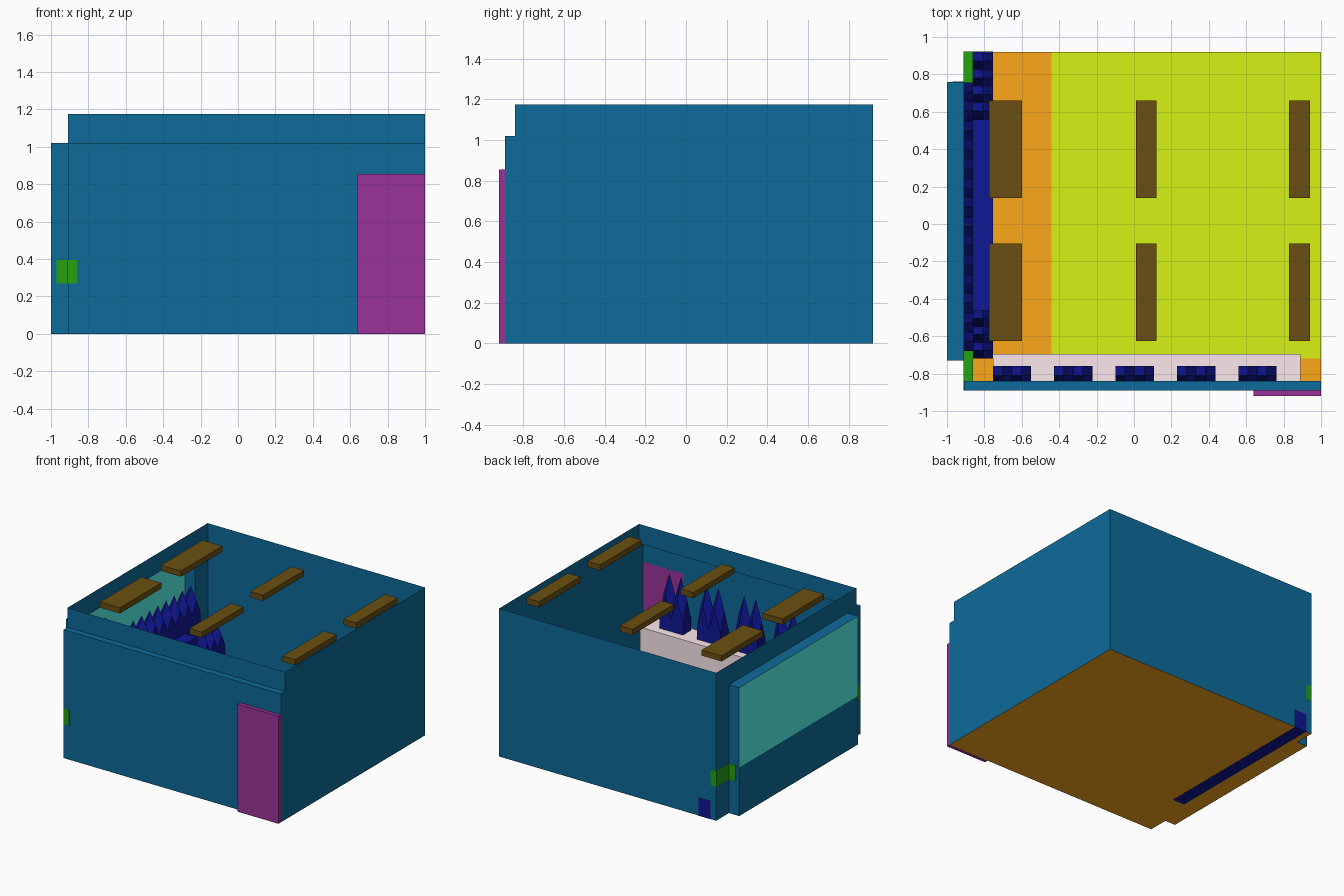
import bpy, bmesh

if "Cube" in bpy.data.objects:
    bpy.data.objects.remove(bpy.data.objects["Cube"])


def material(name, r, g, b):
    m = bpy.data.materials.new(name)
    m.diffuse_color = (r, g, b, 1)
    m.use_nodes = True
    m.node_tree.nodes["Principled BSDF"].inputs["Base Color"].default_value = m.diffuse_color
    return m


WALL = material("wall_blue", 0.004, 0.147, 0.328)
DOOR = material("door_purple", 0.328, 0.033, 0.314)
GLASS = material("glass_teal", 0.098, 0.92, 0.83)
GREEN = material("sill_green", 0.019, 0.356, 0.0065)
NAVY = material("plant_navy", 0.0048, 0.0086, 0.3)
ORANGE = material("floor_orange", 0.99, 0.397, 0.01)
LIME = material("rug_lime", 0.672, 0.89, 0.008)
PINK = material("counter_pink", 0.99, 0.815, 0.84)
BROWN = material("lamp_brown", 0.147, 0.078, 0.006)


def finish(name, bm, mat):
    me = bpy.data.meshes.new(name)
    bm.to_mesh(me)
    bm.free()
    me.materials.append(mat)
    ob = bpy.data.objects.new(name, me)
    bpy.context.collection.objects.link(ob)
    return ob


def polygons(name, faces, mat):
    bm = bmesh.new()
    for f in faces:
        bm.faces.new([bm.verts.new(p) for p in f])
    bmesh.ops.remove_doubles(bm, verts=bm.verts, dist=1e-4)
    return finish(name, bm, mat)


def upright(a, b, z0, z1):
    """Vertical rectangle above the plan line a-b."""
    return [(*a, z0), (*b, z0), (*b, z1), (*a, z1)]


def flat(x0, x1, y0, y1, z):
    return [(x0, y0, z), (x1, y0, z), (x1, y1, z), (x0, y1, z)]


def add_box(bm, x0, x1, y0, y1, z0, z1):
    vs = bmesh.ops.create_cube(bm, size=1)["verts"]
    for v in vs:
        v.co = ((x0 + x1) / 2 + v.co.x * (x1 - x0),
                (y0 + y1) / 2 + v.co.y * (y1 - y0),
                (z0 + z1) / 2 + v.co.z * (z1 - z0))


def box(name, dims, mat):
    bm = bmesh.new()
    add_box(bm, *dims)
    return finish(name, bm, mat)


def add_spire(bm, x0, x1, y0, y1, z0, low, tip):
    """Square post with a four-facet crystal top: low corners, pointed sides."""
    cx, cy, mid = (x0 + x1) / 2, (y0 + y1) / 2, (low + tip) / 2
    ring = [(x0, y0), (cx, y0), (x1, y0), (x1, cy),
            (x1, y1), (cx, y1), (x0, y1), (x0, cy)]
    top = [bm.verts.new((x, y, mid if i % 2 else low)) for i, (x, y) in enumerate(ring)]
    base = [bm.verts.new((x, y, z0)) for x, y in ring]
    peak = bm.verts.new((cx, cy, tip))
    for i in range(8):
        j = (i + 1) % 8
        bm.faces.new((base[i], base[j], top[j], top[i]))
    for i in range(0, 8, 2):
        bm.faces.new((top[i - 1], top[i], top[i + 1], peak))
    bm.faces.new(base[::-1])


def spire_row(name, x0, x1, y0, y1, count, z0, low, tip):
    """Plants side by side along y."""
    bm = bmesh.new()
    step = (y1 - y0) / count
    for i in range(count):
        add_spire(bm, x0, x1, y0 + i * step, y0 + (i + 1) * step, z0, low, tip)
    return finish(name, bm, NAVY)


# Main plan lines
XL, XR, YF, YB = -0.91, 1.0, -0.89, 0.92
BAY0, BAY1, LOW, TOP = -0.73, 0.76, 1.02, 1.175
DX, DZ, YU, SILL = 0.64, 0.855, -0.84, 0.385

# Walls: thin skin with door opening, front ledge and side bay
polygons("walls", [
    upright((XL, YF), (DX, YF), 0, LOW),
    upright((DX, YF), (XR, YF), DZ, LOW),
    flat(XL, XR, YF, YU, LOW),
    upright((XL, YU), (XR, YU), LOW, TOP),
    upright((XR, YF), (XR, YU), 0, LOW),
    upright((XR, YU), (XR, YB), 0, TOP),
    upright((XR, YB), (XL, YB), 0, TOP),
    upright((XL, YB), (XL, BAY1), 0, TOP),
    upright((XL, BAY1), (XL, BAY0), LOW, TOP),
    upright((XL, BAY0), (XL, YU), 0, TOP),
    upright((XL, YU), (XL, YF), 0, LOW),
    upright((XL, BAY1), (-1, BAY1), 0, LOW),
    upright((-1, BAY1), (-1, BAY0), 0, SILL),
    upright((-1, BAY0), (XL, BAY0), 0, LOW),
    flat(-1, XL, BAY0, BAY1, LOW)], WALL)
polygons("bay_window_glass", [upright((-1, BAY1), (-1, BAY0), SILL, LOW)], GLASS)
box("door", (DX, XR, -0.92, YF, 0, DZ), DOOR)

# Floor and rug
polygons("floor", [flat(XL, XR, YF, YB, 0), flat(-1, XL, BAY0, BAY1, 0)], ORANGE)
polygons("floor_rug", [flat(-0.44, XR, -0.72, YB, 0.002)], LIME)

# Window sill: long shelf with a part reaching into the bay
bm = bmesh.new()
add_box(bm, XL - 0.001, -0.86, YF - 0.001, YB + 0.001, 0.27, 0.395)
add_box(bm, -0.97, XL, BAY0 - 0.001, BAY1 + 0.001, 0.27, 0.395)
finish("window_sill", bm, GREEN)

# Pointed plants on the sill
spire_row("sill_plants", -0.96, -0.86, -0.68, 0.757, 14, 0.395, 0.55, 0.76)

# Floor planter with a raised middle and plants at both ends
box("floor_planter", (-0.86, -0.755, -0.46, YB + 0.001, -0.001, 0.145), NAVY)
box("planter_middle", (-0.86, -0.755, -0.46, 0.56, 0.145, 0.45), NAVY)
spire_row("planter_plants", -0.86, -0.755, 0.56, 0.915, 4, 0.145, 0.25, 0.45)
spire_row("tall_corner_plants", -0.86, -0.755, -0.72, -0.461, 3, 0.003, 0.7, 1.0)

# Counter along the front wall with five pairs of plants
box("counter", (-0.755, 0.89, YF + 0.002, -0.695, 0.003, 0.44), PINK)
for c in range(5):
    bm = bmesh.new()
    for i in range(2):
        x = -0.755 + c * 0.3285 + i * 0.102
        add_spire(bm, x, x + 0.102, -0.86, -0.76, 0.44, 0.54, 0.87)
    finish(f"counter_plants_{c + 1}", bm, NAVY)

# Ceiling lamps
for i, (x0, x1) in enumerate(((-0.775, -0.6), (0.01, 0.12), (0.83, 0.94))):
    for row, y in (("front", -0.625), ("back", 0.14)):
        box(f"ceiling_lamp_{row}_{i + 1}", (x0, x1, y, y + 0.52, 1.13, 1.175), BROWN)
